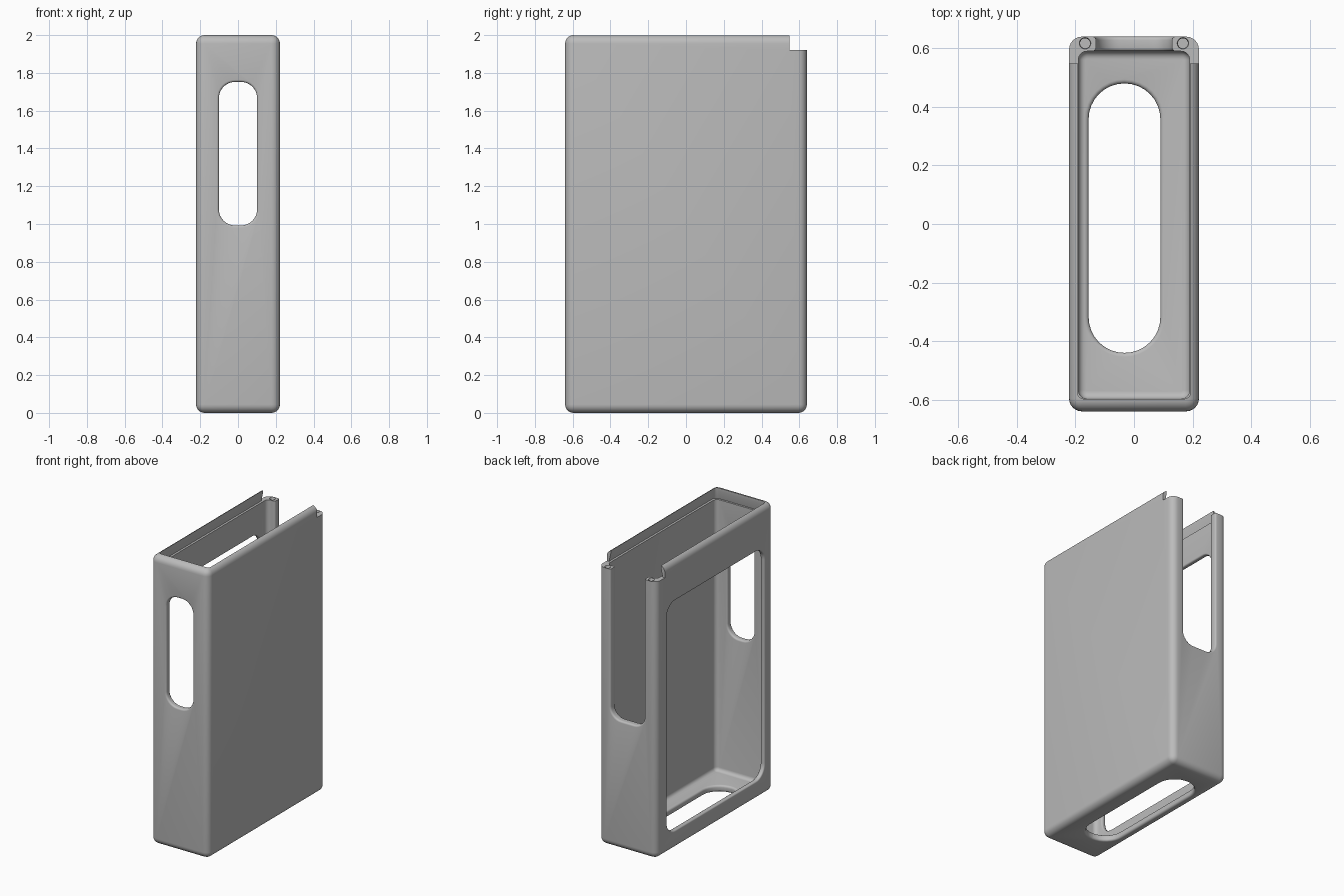
import bpy, bmesh, math
from mathutils import Vector

old = bpy.data.objects.get("Cube")
if old:
    bpy.data.objects.remove(old, do_unlink=True)

W, D, H = 0.222, 0.64, 2.0      # half width, half depth, height
LEDGE = 1.92                    # floor of the sliding lid groove

grey = bpy.data.materials.new("plain grey")
grey.use_nodes = True
grey.diffuse_color = (0.5, 0.5, 0.5, 1)
grey.node_tree.nodes["Principled BSDF"].inputs["Base Color"].default_value = (0.5, 0.5, 0.5, 1)


def make_object(name, bm):
    bmesh.ops.recalc_face_normals(bm, faces=bm.faces)
    mesh = bpy.data.meshes.new(name)
    bm.to_mesh(mesh)
    bm.free()
    obj = bpy.data.objects.new(name, mesh)
    bpy.context.collection.objects.link(obj)
    return obj


def outline(u0, u1, v0, v1, r, steps=8):
    """Rounded rectangle as a list of 2D points."""
    pts = []
    for k, (cu, cv) in enumerate([(u1 - r, v1 - r), (u0 + r, v1 - r),
                                  (u0 + r, v0 + r), (u1 - r, v0 + r)]):
        for i in range(steps + 1):
            a = math.pi / 2 * (k + i / steps)
            pts.append((cu + r * math.cos(a), cv + r * math.sin(a)))
    return pts


def loft(name, axis, rect, radius, sections):
    """Solid through rounded rectangles; sections are (depth, growth) along the axis."""
    place = {"x": lambda d, u, v: (d, u, v),
             "y": lambda d, u, v: (u, d, v),
             "z": lambda d, u, v: (u, v, d)}[axis]
    u0, u1, v0, v1 = rect
    bm = bmesh.new()
    rings = []
    for d, g in sections:
        pts = outline(u0 - g, u1 + g, v0 - g, v1 + g, radius + g)
        rings.append([bm.verts.new(place(d, u, v)) for u, v in pts])
    n = len(rings[0])
    for a, b in zip(rings, rings[1:]):
        for i in range(n):
            j = (i + 1) % n
            bm.faces.new((a[i], a[j], b[j], b[i]))
    bm.faces.new(rings[0])
    bm.faces.new(rings[-1])
    return make_object(name, bm)


def eased(outer, inner, r=0.012, steps=4):
    """Sections of a wall opening with rounded edges on both faces."""
    s = 1 if inner > outer else -1
    arc = [(r - r * math.cos(t), r - r * math.sin(t))
           for t in (math.pi / 2 * i / steps for i in range(steps + 1))]
    first = [(outer + s * d, g) for d, g in arc]
    last = [(inner - s * d, g) for d, g in reversed(arc)]
    return [(outer - s * 0.05, r)] + first + last + [(inner + s * 0.05, r)]


def cut(body, cutter):
    mod = body.modifiers.new("cut", "BOOLEAN")
    mod.operation = "DIFFERENCE"
    mod.solver = "EXACT"
    mod.object = cutter
    bpy.context.view_layer.objects.active = body
    bpy.ops.object.modifier_apply(modifier=mod.name)
    bpy.data.objects.remove(cutter, do_unlink=True)


# Outer block with rounded edges
bm = bmesh.new()
bmesh.ops.create_cube(bm, size=1)
bmesh.ops.scale(bm, vec=(2 * W, 2 * D, H), verts=bm.verts)
bmesh.ops.translate(bm, vec=(0, 0, H / 2), verts=bm.verts)
bmesh.ops.bevel(bm, geom=bm.edges[:], offset=0.045, segments=6, profile=0.5, affect="EDGES")
case = make_object("case", bm)
case.data.materials.append(grey)

# Inner cavity with rounded floor edge
floor, fillet = 0.045, 0.025
cavity = [(floor + fillet * (1 - math.cos(t)), fillet * (math.sin(t) - 1))
          for t in (math.pi / 2 * i / 5 for i in range(6))]
cut(case, loft("cavity", "z", (-0.19, 0.19, -0.597, 0.59), 0.03, cavity + [(LEDGE + 0.02, 0)]))

# Undercut groove for a sliding lid, open at the back
cut(case, loft("lid_groove", "z", (-0.192, 0.192, -0.597, 0.9), 0.02,
               [(LEDGE, 0.013), (H - 0.02, 0), (H + 0.05, 0)]))

# Lowered back end
cut(case, loft("back_step", "z", (-0.4, 0.4, 0.548, 0.9), 0.01,
               [(LEDGE, 0), (H + 0.1, 0)]))

# Front slot, open back slot, large side window and floor slot
cut(case, loft("front_slot", "y", (-0.101, 0.101, 0.992, 1.752), 0.085, eased(-D, -0.597)))
cut(case, loft("back_slot", "y", (-0.13, 0.13, 0.89, 2.4), 0.08, eased(D, 0.59)))
cut(case, loft("side_window", "x", (-0.54, 0.525, 0.13, 1.72), 0.09, eased(-W, -0.19, 0.01)))
cut(case, loft("floor_slot", "z", (-0.155, 0.09, -0.44, 0.48), 0.122, eased(0, floor, 0.014)))

# Screw holes in the two back posts
for side in (-1, 1):
    c = side * 0.167
    cut(case, loft("screw_hole", "z", (c - 0.017, c + 0.017, 0.6, 0.634), 0.0165,
                   [(LEDGE - 0.2, 0), (LEDGE - 0.005, 0), (LEDGE + 0.005, 0.005)]))

# Smooth shading with sharp edges kept
bpy.ops.object.select_all(action="DESELECT")
case.select_set(True)
bpy.context.view_layer.objects.active = case
bpy.ops.object.shade_smooth_by_angle(angle=math.radians(30))
